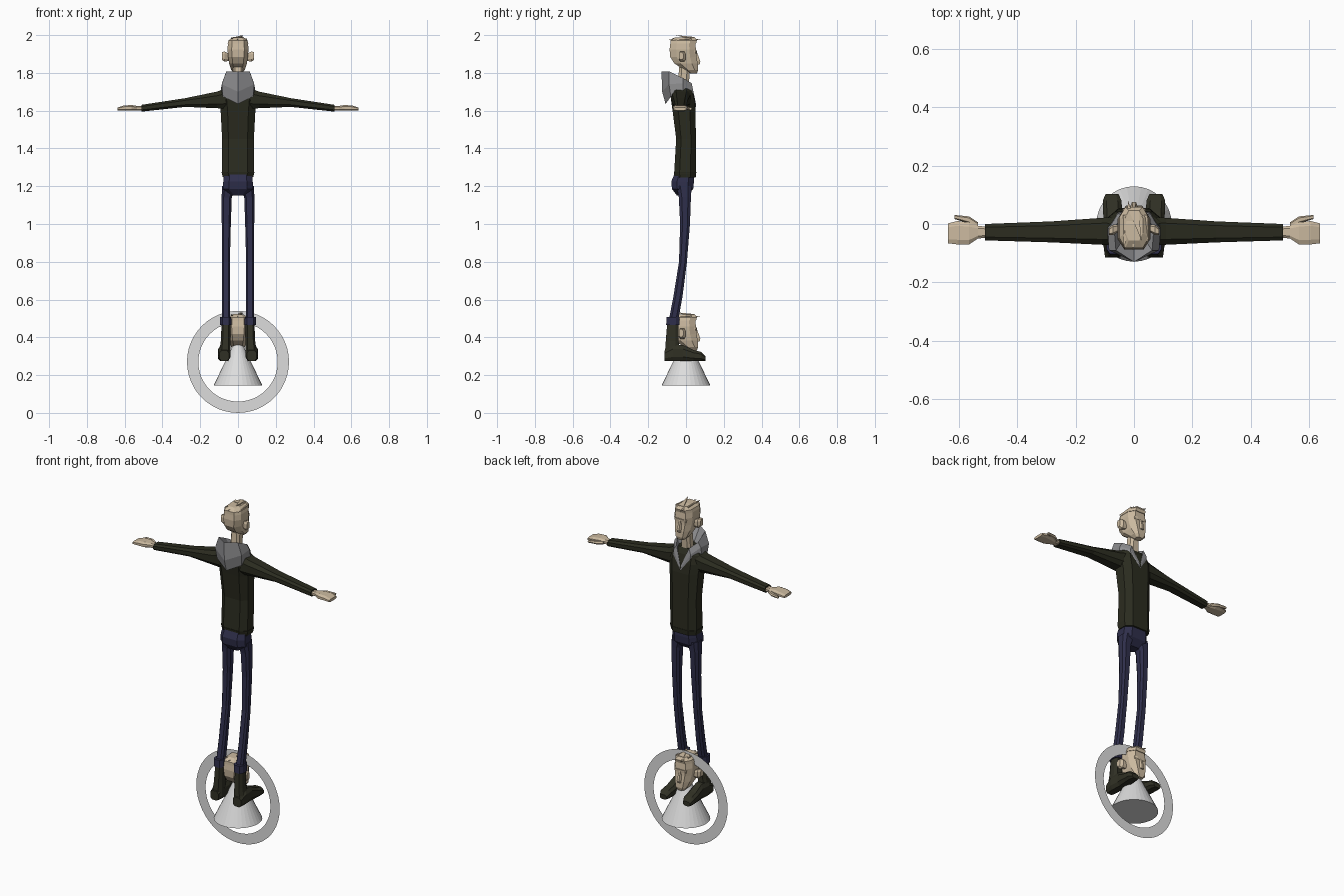
import bpy, bmesh, math
from mathutils import Vector


def material(name, rgb):
    m = bpy.data.materials.new(name)
    m.diffuse_color = (*rgb, 1)
    return m


SKIN = material("skin", (0.60, 0.49, 0.35))
JACKET = material("dark olive", (0.024, 0.025, 0.014))
BOOT = material("boot olive", (0.030, 0.030, 0.018))
DENIM = material("navy denim", (0.028, 0.028, 0.070))
GREY = material("hood grey", (0.27, 0.27, 0.28))
WHITE = material("pale grey", (0.72, 0.72, 0.72))

OCT = [(1, .5), (.6, 1), (-.6, 1), (-1, .5), (-1, -.5), (-.6, -1), (.6, -1), (1, -.5)]
HEX = [(1, 0), (.55, 1), (-.55, 1), (-1, 0), (-.55, -1), (.55, -1)]


def finish(name, bm, mat):
    bmesh.ops.recalc_face_normals(bm, faces=bm.faces)
    me = bpy.data.meshes.new(name)
    bm.to_mesh(me)
    bm.free()
    me.materials.append(mat)
    ob = bpy.data.objects.new(name, me)
    bpy.context.collection.objects.link(ob)
    return ob


def loft(name, mat, sections, axis="Z", shape=OCT, side=1, dz=0):
    """Sections are (position along axis, centre a, centre b, radius a, radius b)."""
    bm = bmesh.new()
    rings = []
    for t, a, b, ra, rb in sections:
        ring = []
        for u, v in shape:
            p, q = a + u * ra, b + v * rb
            x, y, z = {"Z": (p, q, t), "X": (t, p, q), "Y": (p, t, q)}[axis]
            ring.append(bm.verts.new((x * side, y, z + dz)))
        rings.append(ring)
    n = len(shape)
    for r0, r1 in zip(rings, rings[1:]):
        for i in range(n):
            j = (i + 1) % n
            bm.faces.new((r0[i], r0[j], r1[j], r1[i]))
    bm.faces.new(rings[0])
    bm.faces.new(rings[-1])
    return finish(name, bm, mat)


def spike(name, mat, base, tip, w, d):
    """Four-sided tuft with its base around one point and a single tip."""
    bm = bmesh.new()
    b = Vector(base)
    vs = [bm.verts.new(b + Vector(o)) for o in ((-w, 0, -d), (w, 0, -d), (w, 0, d), (-w, 0, d))]
    t = bm.verts.new(tip)
    bm.faces.new(vs)
    for i in range(4):
        bm.faces.new((vs[i], vs[(i + 1) % 4], t))
    return finish(name, bm, mat)


# Head with ears, nose and swept hair, used twice
def head(prefix, dz):
    loft(prefix + "head", SKIN, [
        (1.797, 0, .040, .020, .018), (1.815, 0, .028, .036, .036),
        (1.850, 0, .000, .047, .062), (1.885, 0, -.014, .052, .070),
        (1.925, 0, -.017, .056, .070), (1.955, 0, -.017, .053, .066),
        (1.975, 0, -.018, .036, .050)], dz=dz)
    loft(prefix + "nose", SKIN, [
        (1.845, 0, .058, .013, .014), (1.860, 0, .058, .013, .018),
        (1.910, 0, .050, .007, .008)], shape=HEX, dz=dz)
    loft(prefix + "brow", SKIN, [
        (1.903, 0, .045, .038, .012), (1.918, 0, .046, .040, .012)], dz=dz)
    loft(prefix + "hair", SKIN, [
        (1.955, 0, -.015, .055, .068), (1.972, 0, -.012, .050, .070),
        (1.988, 0, -.005, .030, .052)], dz=dz)
    for i, (x, y, z, tx, ty, tz) in enumerate([
            (-.02, .03, 1.978, -.035, -.085, 1.985), (.012, .03, 1.980, -.005, -.092, 1.978),
            (.0, .045, 1.980, .025, -.055, 2.0), (.03, .03, 1.972, .048, -.07, 1.972),
            (-.01, .00, 1.980, -.02, .080, 1.975)]):
        spike(prefix + f"hair_tuft_{i}", SKIN, (x, y, z + dz), (tx, ty, tz + dz), .017, .010)
    for s in (1, -1):
        loft(prefix + "ear", SKIN, [
            (.045, -.012, 1.882, .010, .018), (.072, -.020, 1.886, .018, .027),
            (.085, -.026, 1.890, .012, .020)], "X", side=s, dz=dz)


head("", 0)
head("lower_", -1.467)

# Neck
loft("neck", SKIN, [(1.64, 0, -.010, .045, .045), (1.72, 0, -.015, .030, .030),
                    (1.83, 0, -.008, .027, .028)])

# Jacket body and hem
loft("jacket", JACKET, [
    (1.265, 0, -.005, .085, .058), (1.45, 0, .000, .084, .052),
    (1.60, 0, -.010, .092, .061), (1.66, 0, -.018, .100, .062),
    (1.705, 0, -.025, .094, .058), (1.735, 0, -.030, .062, .045)])
loft("jacket_hem", JACKET, [(1.245, 0, -.004, .080, .055), (1.275, 0, -.005, .087, .060)])

# Hood: stations from chest to back, each (outer bottom, bulge, rim, inner bottom)
STATIONS = [
    [(0, .052, 1.615), (.004, .054, 1.630), (.004, .050, 1.645), (0, .040, 1.630)],
    [(.055, .040, 1.690), (.055, .036, 1.715), (.040, .030, 1.745), (.028, .025, 1.690)],
    [(.092, -.015, 1.705), (.085, -.015, 1.745), (.068, -.015, 1.772), (.040, -.010, 1.71)],
    [(.080, -.080, 1.675), (.086, -.090, 1.740), (.062, -.090, 1.808), (.035, -.05, 1.72)],
    [(0, -.108, 1.635), (0, -.126, 1.700), (0, -.130, 1.808), (0, -.065, 1.72)],
]
bm = bmesh.new()
for s in (1, -1):
    rows = [[bm.verts.new((x * s, y, z)) for x, y, z in st] for st in STATIONS]
    for r0, r1 in zip(rows, rows[1:]):
        for i in range(4):
            j = (i + 1) % 4
            bm.faces.new((r0[i], r0[j], r1[j], r1[i]))
bmesh.ops.remove_doubles(bm, verts=bm.verts, dist=.0005)
finish("hood", bm, GREY)

# Pelvis
loft("pelvis", DENIM, [
    (1.150, 0, -.020, .035, .028), (1.185, 0, -.018, .080, .056),
    (1.225, 0, -.018, .078, .060), (1.268, 0, -.010, .072, .050)])

for s, tag in ((1, "right"), (-1, "left")):
    # Sleeve, hand and thumb
    loft(tag + "_sleeve", JACKET, [
        (.06, -.025, 1.665, .050, .055), (.11, -.025, 1.657, .046, .044),
        (.28, -.027, 1.643, .036, .023), (.51, -.028, 1.613, .028, .018)], "X", side=s)
    loft(tag + "_hand", SKIN, [
        (.50, -.028, 1.612, .018, .012), (.535, -.028, 1.613, .022, .012),
        (.565, -.032, 1.615, .038, .015), (.605, -.030, 1.614, .040, .013),
        (.637, -.032, 1.609, .034, .008)], "X", side=s)
    loft(tag + "_thumb", SKIN, [
        (.535, -.004, 1.612, .010, .008), (.565, .014, 1.612, .012, .008),
        (.615, .024, 1.610, .007, .006)], "X", HEX, side=s)

    # Trouser leg and rolled cuff
    loft(tag + "_leg", DENIM, [
        (1.20, .048, -.010, .036, .040), (1.14, .060, -.006, .027, .032),
        (1.00, .062, -.005, .024, .026), (.80, .064, -.016, .021, .021),
        (.62, .064, -.042, .021, .024), (.49, .064, -.066, .022, .025)], side=s)
    loft(tag + "_cuff", DENIM, [
        (.465, .065, -.070, .030, .035), (.508, .065, -.069, .029, .034)], side=s)

    # Boot shaft and foot
    loft(tag + "_boot_shaft", BOOT, [
        (.47, .064, -.070, .023, .030), (.38, .066, -.073, .025, .034),
        (.30, .071, -.073, .032, .040)], side=s)
    loft(tag + "_boot_foot", BOOT, [
        (-.115, .073, .302, .026, .027), (-.070, .072, .317, .033, .042),
        (-.015, .071, .317, .030, .042), (.040, .073, .304, .033, .029),
        (.080, .075, .299, .032, .024), (.103, .075, .288, .022, .013)], "Y", side=s)

# Cone stand
bm = bmesh.new()
bmesh.ops.create_cone(bm, cap_ends=True, segments=32, radius1=.129, radius2=.002, depth=.265)
bmesh.ops.translate(bm, verts=bm.verts, vec=(0, 0, .145 + .1325))
finish("cone_stand", bm, WHITE)

# Flat upright ring
bm = bmesh.new()
N = 48
loops = [[bm.verts.new((r * math.sin(2 * math.pi * i / N), 0, .27 + r * math.cos(2 * math.pi * i / N)))
          for i in range(N)] for r in (.27, .21)]
for i in range(N):
    j = (i + 1) % N
    bm.faces.new((loops[0][i], loops[0][j], loops[1][j], loops[1][i]))
finish("flat_ring", bm, WHITE)
